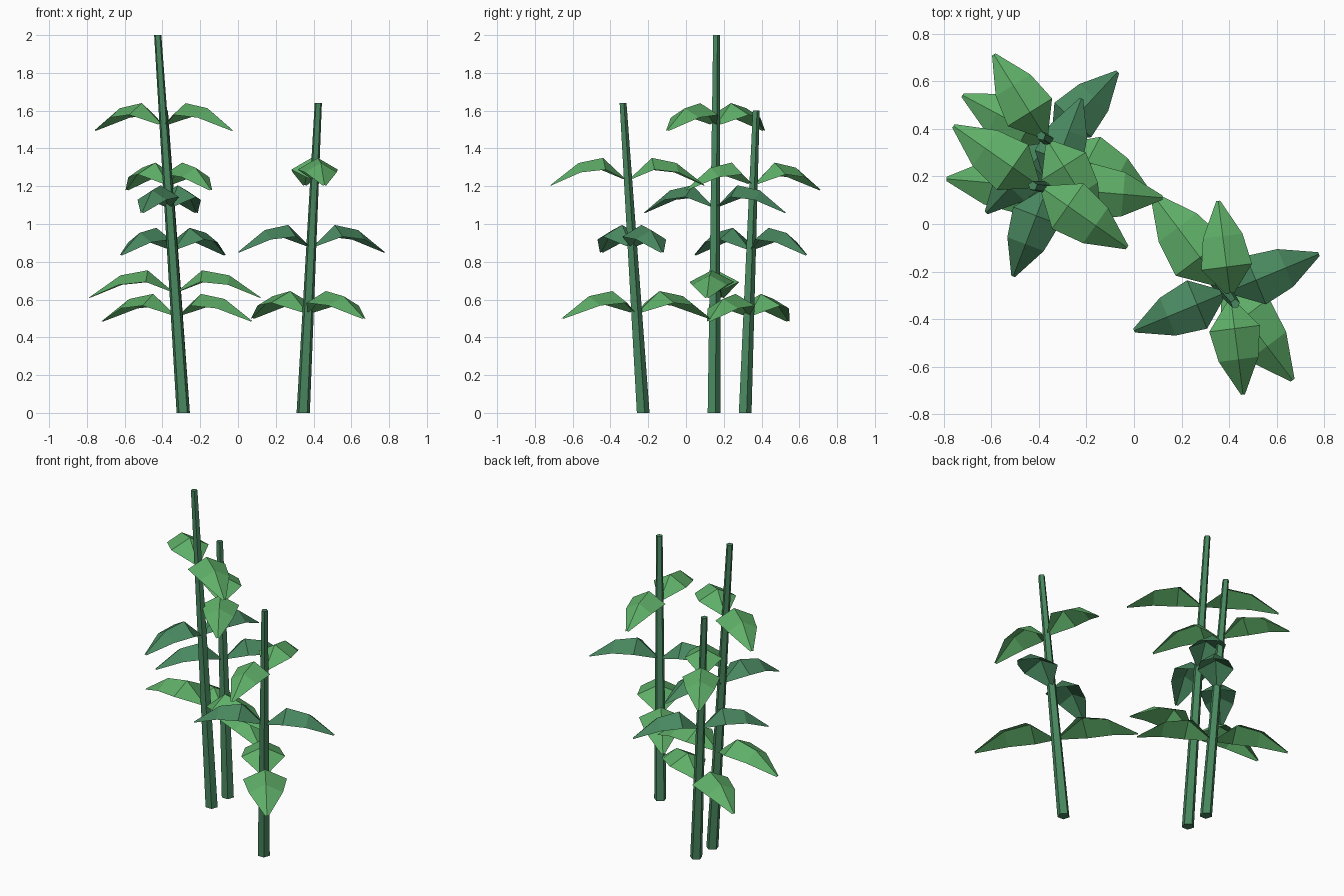
import bpy, bmesh
from math import cos, sin, radians, tau
from mathutils import Vector

cube = bpy.data.objects.get("Cube")
if cube:
    bpy.data.objects.remove(cube)


def material(name, rgb):
    m = bpy.data.materials.new(name)
    m.use_nodes = True
    m.diffuse_color = (*rgb, 1)
    m.node_tree.nodes["Principled BSDF"].inputs["Base Color"].default_value = (*rgb, 1)
    return m


light_green = material("light leaf green", (0.115, 0.43, 0.14))
dark_green = material("dark leaf green", (0.066, 0.245, 0.115))


def finish(bm, name, mat):
    bmesh.ops.recalc_face_normals(bm, faces=bm.faces)
    mesh = bpy.data.meshes.new(name)
    bm.to_mesh(mesh)
    bm.free()
    mesh.materials.append(mat)
    bpy.context.collection.objects.link(bpy.data.objects.new(name, mesh))


def stem(name, base, top, sides=5):
    """Tapered leaning prism between two points."""
    bm = bmesh.new()
    rings = []
    for centre, r in ((base, 0.037), (top, 0.02)):
        rings.append([bm.verts.new(centre + Vector((r * cos(a), r * sin(a), 0)))
                      for a in (tau * i / sides + 0.3 for i in range(sides))])
    low, high = rings
    for i in range(sides):
        j = (i + 1) % sides
        bm.faces.new((low[i], low[j], high[j], high[i]))
    bm.faces.new(low[::-1])
    bm.faces.new(high)
    finish(bm, name, dark_green)


# Leaf stations: distance along, rib height, half width, drop of the side edges
STATIONS = ((0.02, 0.0, 0.02, 0.008), (0.14, 0.105, 0.115, 0.062),
            (0.28, 0.078, 0.09, 0.05), (0.44, -0.038, 0.009, 0.004))


def leaf(name, origin, angle, length, mat):
    """Arched leaf folded down on both sides of a raised rib."""
    s = length / 0.44
    along = Vector((cos(angle), sin(angle), 0))
    side = Vector((-sin(angle), cos(angle), 0))
    up = Vector((0, 0, 1))
    bm = bmesh.new()
    rows = []
    for d, h, w, drop in STATIONS:
        rib = origin + along * d * s + up * h
        rows.append([bm.verts.new(rib + side * w * s * k - up * drop * abs(k))
                     for k in (-1, 0, 1)])
    for a, b in zip(rows, rows[1:]):
        for k in range(2):
            bm.faces.new((a[k], b[k], b[k + 1], a[k + 1]))
    finish(bm, name, mat)


# Each plant: stem ends, then leaf pairs as (height, direction, length)
PLANTS = {
    "tall": ((-0.29, 0.145, 0), (-0.425, 0.16, 2.0),
             ((0.65, -5, 0.455), (1.1, 69, 0.4), (1.535, -35, 0.445))),
    "middle": ((-0.29, 0.31, 0), (-0.39, 0.37, 1.6),
               ((0.525, -28, 0.45), (0.875, 47, 0.405), (1.22, -58, 0.42))),
    "short": ((0.345, -0.23, 0), (0.425, -0.335, 1.64),
              ((0.54, -53, 0.49), (0.89, 22.5, 0.42), (1.245, -82.7, 0.41))),
}

for plant, (base, top, pairs) in PLANTS.items():
    base, top = Vector(base), Vector(top)
    stem(plant + "_stem", base, top)
    for i, (z, direction, length) in enumerate(pairs):
        origin = base.lerp(top, z / top.z)
        mat = dark_green if i == 1 else light_green
        for half, tag in ((0, "a"), (180, "b")):
            leaf(f"{plant}_leaf_{i + 1}{tag}", origin, radians(direction + half), length, mat)
